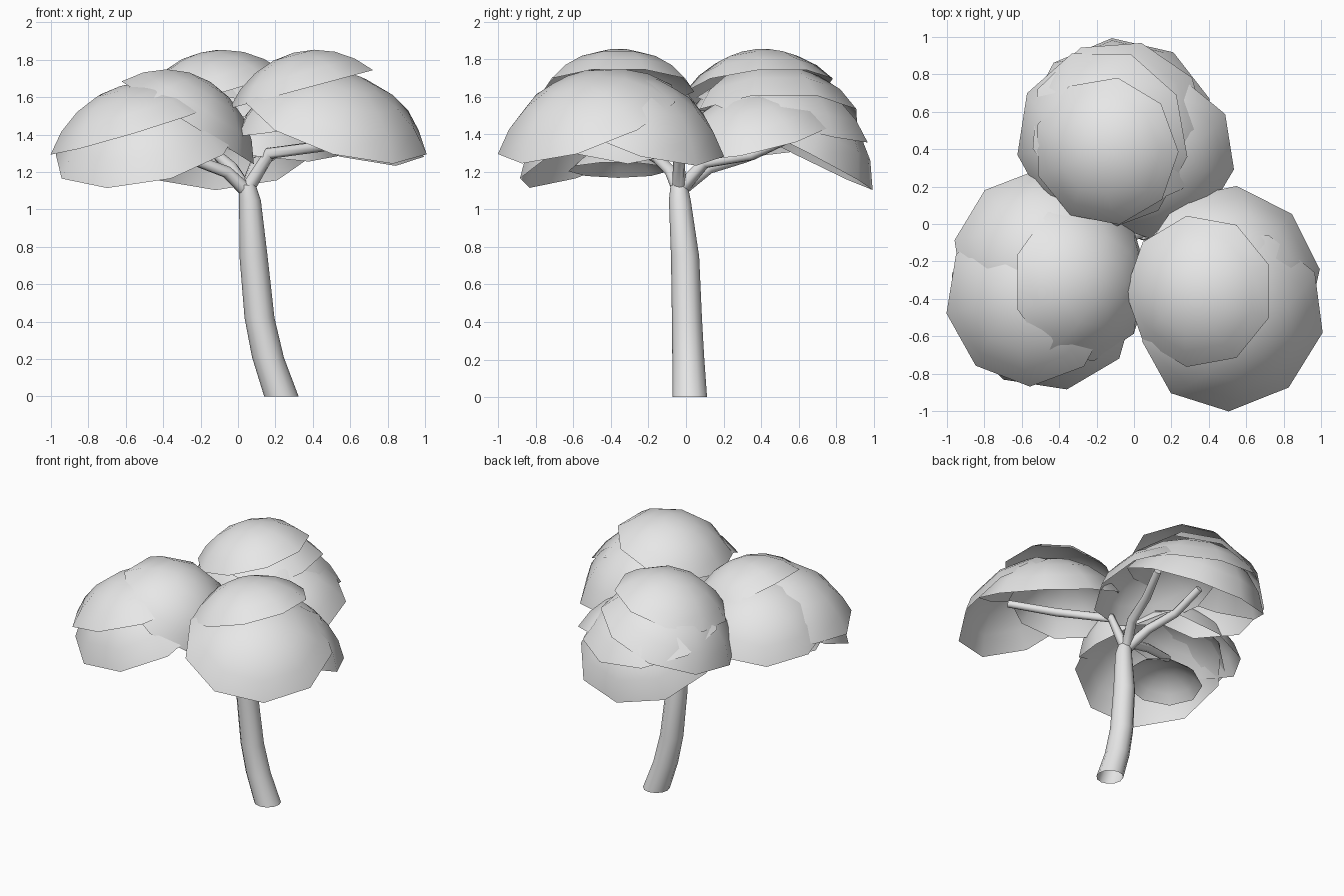
import bpy, bmesh, math
from mathutils import Vector, Matrix

cube = bpy.data.objects.get("Cube")
if cube:
    bpy.data.objects.remove(cube)

grey = bpy.data.materials.new("light grey")
grey.use_nodes = True
grey.diffuse_color = (0.8, 0.8, 0.8, 1)
grey.node_tree.nodes["Principled BSDF"].inputs["Base Color"].default_value = (0.8, 0.8, 0.8, 1)


def add_object(name, bm):
    mesh = bpy.data.meshes.new(name)
    for face in bm.faces:
        face.smooth = True
    bm.to_mesh(mesh)
    bm.free()
    mesh.materials.append(grey)
    obj = bpy.data.objects.new(name, mesh)
    bpy.context.collection.objects.link(obj)
    return obj


def bridge(bm, low, high):
    n = len(low)
    for i in range(n):
        j = (i + 1) % n
        bm.faces.new((low[i], low[j], high[j], high[i]))


def leaf_cap(name, centre, azimuth, tilt, radius, height, sides=9, rings=4):
    """Open spherical cap whose rim drops toward the azimuth."""
    bm = bmesh.new()
    ball = (radius ** 2 + height ** 2) / (2 * height)
    spread = math.asin(min(1, radius / ball))
    az = math.radians(azimuth)
    axis = Vector((-math.sin(az), math.cos(az), 0))
    place = Matrix.Translation(centre) @ Matrix.Rotation(math.radians(tilt), 4, axis)
    previous = None
    for k in range(rings):
        a = spread * (1 - k / rings)
        z = ball * math.cos(a) - ball + height
        ring = []
        for i in range(sides):
            t = az + math.tau * i / sides
            ring.append(bm.verts.new((ball * math.sin(a) * math.cos(t),
                                      ball * math.sin(a) * math.sin(t), z)))
        if previous:
            bridge(bm, previous, ring)
        previous = ring
    tip = bm.verts.new((0, 0, height))
    for i in range(sides):
        bm.faces.new((previous[i], previous[(i + 1) % sides], tip))
    bm.transform(place)
    add_object(name, bm)


def limb(name, points, radii, sides=12, level=False):
    """Tapered tube along a path, open at the foot and closed at the tip."""
    bm = bmesh.new()
    pts = [Vector(p) for p in points]
    rings = []
    for i, p in enumerate(pts):
        way = pts[min(i + 1, len(pts) - 1)] - pts[max(i - 1, 0)]
        if level:
            way = Vector((0, 0, 1))
        turn = Vector((0, 0, 1)).rotation_difference(way)
        rings.append([bm.verts.new(p + turn @ Vector((radii[i] * math.cos(math.tau * k / sides),
                                                      radii[i] * math.sin(math.tau * k / sides), 0)))
                      for k in range(sides)])
    for low, high in zip(rings, rings[1:]):
        bridge(bm, low, high)
    bm.faces.new(rings[-1])
    obj = add_object(name, bm)
    bpy.ops.object.select_all(action='DESELECT')
    obj.select_set(True)
    bpy.context.view_layer.objects.active = obj
    bpy.ops.object.shade_smooth_by_angle(angle=math.radians(50))


# Curved trunk
limb("trunk",
     [(0.232, 0.02, 0), (0.16, 0.012, 0.21), (0.115, 0.005, 0.42), (0.083, -0.005, 0.75),
      (0.064, -0.033, 1.05), (0.05, -0.037, 1.13)],
     [0.092, 0.085, 0.08, 0.075, 0.058, 0.045], level=True)

# Branches
fork = (0.045, -0.035, 1.1)
branches = {
    "branch_right": [(0.17, -0.04, 1.3), (0.46, -0.27, 1.34), (0.7, -0.5, 1.42)],
    "branch_back": [(-0.03, 0.12, 1.22), (-0.1, 0.32, 1.28), (-0.12, 0.55, 1.38)],
    "branch_side": [(0.1, 0.1, 1.25), (0.18, 0.35, 1.29), (0.25, 0.55, 1.38)],
    "branch_left": [(-0.06, -0.08, 1.2), (-0.25, -0.15, 1.27), (-0.5, -0.24, 1.32)],
}
for name, path in branches.items():
    limb(name, [fork] + path, [0.038, 0.033, 0.03, 0.026], sides=8)

# Foliage: rim centre, azimuth, tilt, radius, height
clusters = {
    "right_foliage": [
        ((0.35, -0.36, 1.645), 180, 15, 0.41, 0.20),
        ((0.53, -0.26, 1.44), 45, 25, 0.49, 0.26),
        ((0.53, -0.52, 1.46), 310, 25, 0.51, 0.26),
        ((0.35, -0.32, 1.47), 200, 12, 0.38, 0.22)],
    "left_foliage": [
        ((-0.28, -0.31, 1.47), 0, 32, 0.43, 0.25),
        ((-0.56, -0.40, 1.43), 190, 17, 0.47, 0.24),
        ((-0.49, -0.42, 1.33), 243, 25, 0.51, 0.30),
        ((-0.52, -0.15, 1.40), 130, 20, 0.46, 0.25),
        ((-0.56, -0.36, 1.21), 180, 9, 0.27, 0.12)],
    "back_foliage": [
        ((-0.15, 0.39, 1.645), 200, 15, 0.40, 0.20),
        ((-0.08, 0.55, 1.33), 95, 27, 0.50, 0.33),
        ((0.10, 0.36, 1.38), -50, 16, 0.45, 0.25),
        ((-0.17, 0.45, 1.45), 190, 20, 0.49, 0.31),
        ((-0.08, 0.52, 1.48), 75, 15, 0.48, 0.24)],
}
for cluster, caps in clusters.items():
    for n, cap in enumerate(caps):
        leaf_cap(f"{cluster}_{n + 1}", *cap)
